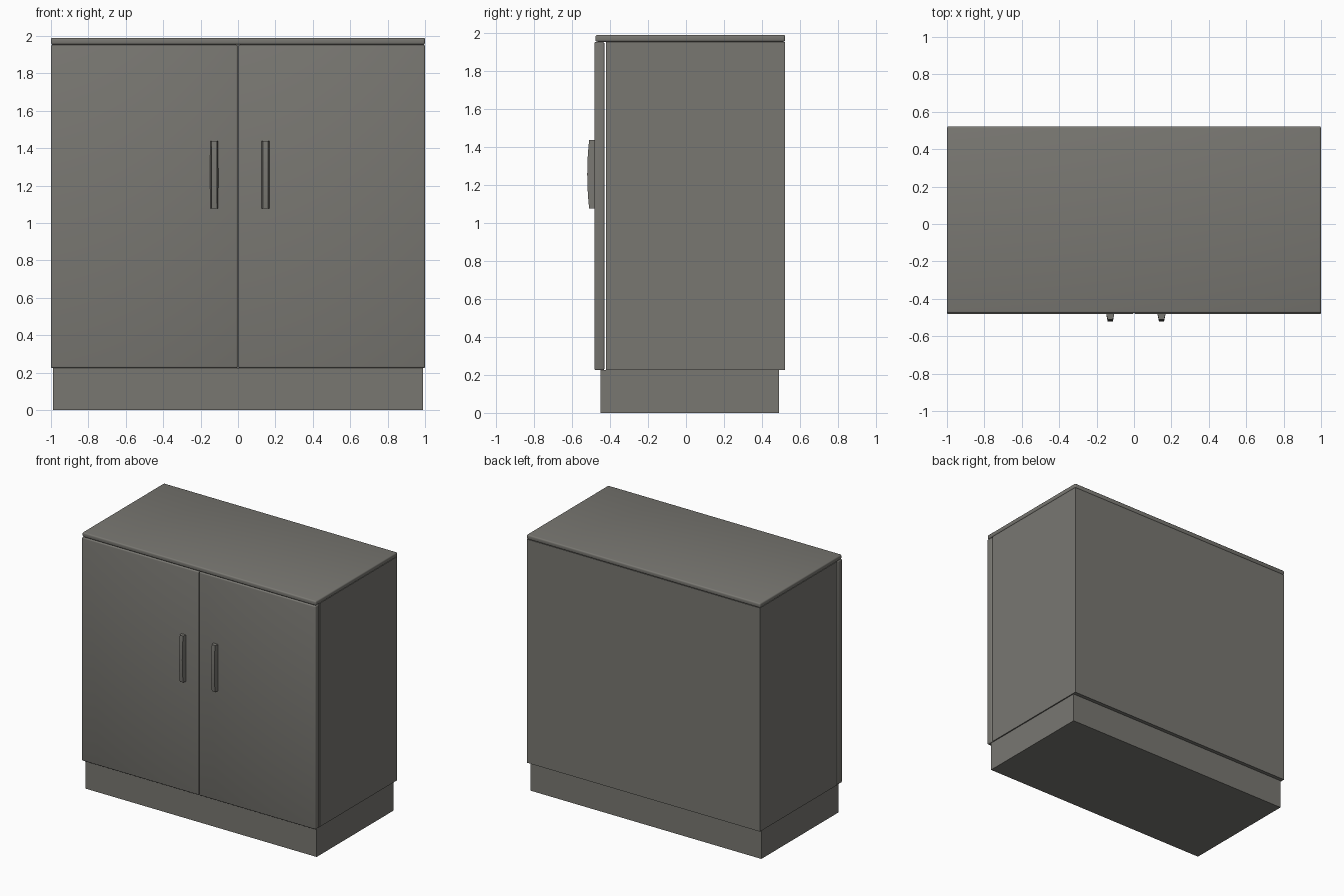
import bpy, bmesh

if "Cube" in bpy.data.objects:
    bpy.data.objects.remove(bpy.data.objects["Cube"])

grey = bpy.data.materials.new("warm_grey")
grey.diffuse_color = (0.19, 0.185, 0.167, 1)
grey.use_nodes = True
grey.node_tree.nodes["Principled BSDF"].inputs["Base Color"].default_value = grey.diffuse_color


def finish(name, bm, smooth=False):
    bmesh.ops.recalc_face_normals(bm, faces=bm.faces)
    mesh = bpy.data.meshes.new(name)
    bm.to_mesh(mesh)
    bm.free()
    mesh.materials.append(grey)
    for p in mesh.polygons:
        p.use_smooth = smooth
    ob = bpy.data.objects.new(name, mesh)
    bpy.context.collection.objects.link(ob)
    return ob


def box(name, x, y, z, bevel=0.0):
    """Box from (min, max) pairs, optionally with soft rounded edges."""
    bm = bmesh.new()
    bmesh.ops.create_cube(bm, size=1)
    for v in bm.verts:
        for i, (lo, hi) in enumerate((x, y, z)):
            v.co[i] = lo if v.co[i] < 0 else hi
    if bevel:
        bmesh.ops.bevel(bm, geom=bm.edges[:], offset=bevel, segments=3,
                        profile=0.5, affect='EDGES')
    return finish(name, bm, bevel > 0)


def handle(name, cx, z0=1.077, z1=1.437, steps=10):
    """Tapered bar whose front bows gently outward."""
    bm = bmesh.new()
    rings = []
    for i in range(steps + 1):
        t = i / steps
        z = z0 + (z1 - z0) * t
        front = -0.51 - 0.01 * (1 - (2 * t - 1) ** 2)
        pts = ((-0.022, -0.479), (0.022, -0.479), (0.014, front), (-0.014, front))
        rings.append([bm.verts.new((cx + px, py, z)) for px, py in pts])
    for a, b in zip(rings, rings[1:]):
        for k in range(4):
            n = (k + 1) % 4
            bm.faces.new((a[k], a[n], b[n], b[k]))
    bm.faces.new(rings[0])
    bm.faces.new(rings[-1])
    return finish(name, bm)


# Carcass: recessed plinth, main body and worktop
box("plinth", (-0.988, 0.988), (-0.45, 0.49), (0, 0.225))
box("cabinet_body", (-0.997, 0.997), (-0.42, 0.52), (0.225, 1.954))
box("top_panel", (-1, 1), (-0.477, 0.522), (1.954, 1.99), 0.01)

# Doors stand slightly clear of the body, one handle on each
for side, x, hx in (("left", (-1, -0.002), -0.127), ("right", (0.002, 1), 0.147)):
    box(side + "_door", x, (-0.482, -0.43), (0.225, 1.953), 0.008)
    handle(side + "_handle", hx)
